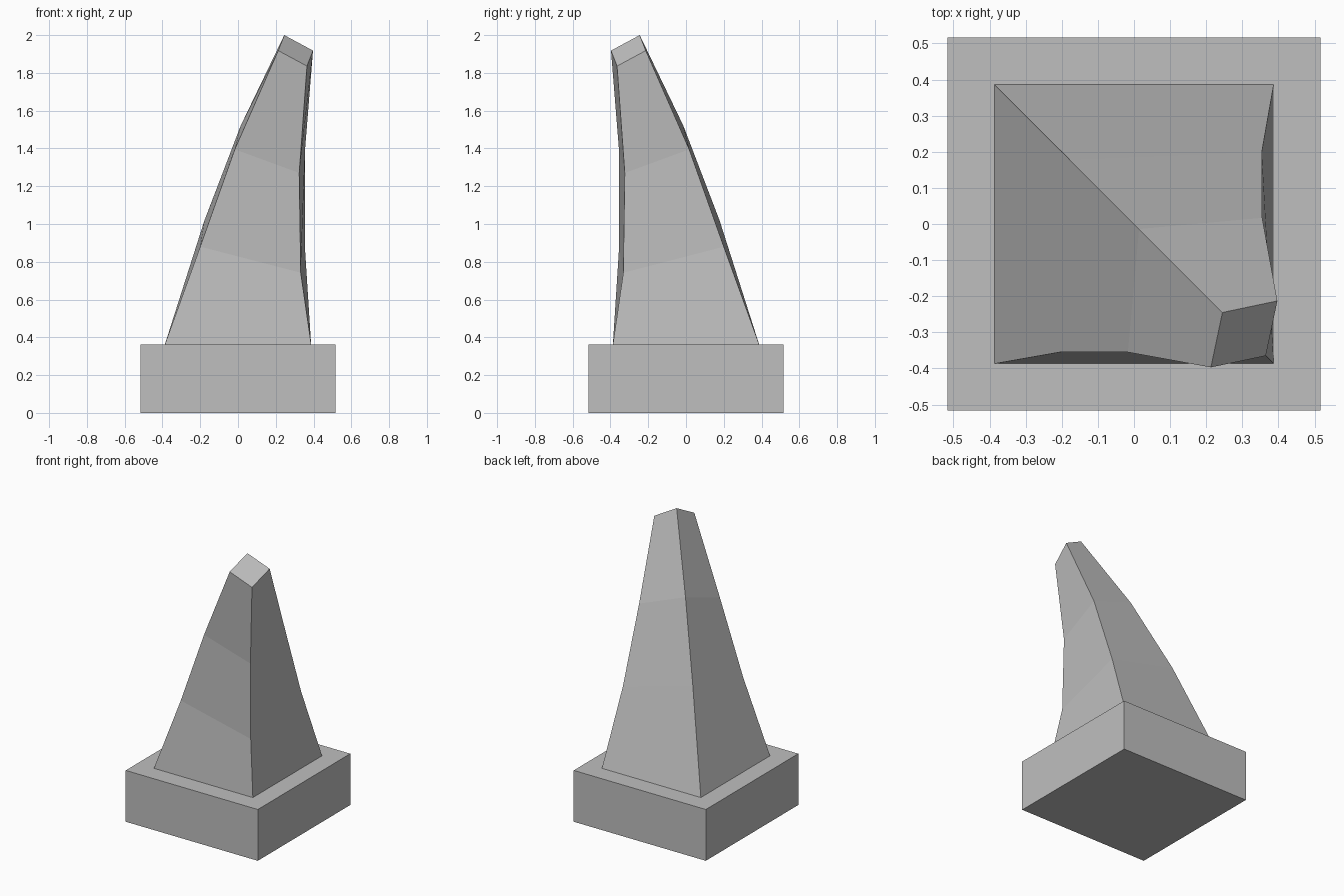
import bpy
import bmesh

cube = bpy.data.objects.get("Cube")
if cube:
    bpy.data.objects.remove(cube, do_unlink=True)

# Plain stone grey
GREY = (0.52, 0.52, 0.52, 1.0)
stone = bpy.data.materials.new("stone_grey")
stone.use_nodes = True
stone.diffuse_color = GREY
stone.node_tree.nodes["Principled BSDF"].inputs["Base Color"].default_value = GREY


def loft(name, rings):
    """Skin a stack of four-cornered rings and cap both ends."""
    bm = bmesh.new()
    loops = [[bm.verts.new(co) for co in ring] for ring in rings]
    bm.faces.new(loops[0])
    bm.faces.new(loops[-1])
    for low, high in zip(loops, loops[1:]):
        for i in range(4):
            j = (i + 1) % 4
            bm.faces.new((low[i], low[j], high[j], high[i]))
    bmesh.ops.recalc_face_normals(bm, faces=bm.faces[:])
    mesh = bpy.data.meshes.new(name)
    bm.to_mesh(mesh)
    bm.free()
    mesh.materials.append(stone)
    obj = bpy.data.objects.new(name, mesh)
    bpy.context.collection.objects.link(obj)
    return obj


def ring(shift, z, side, depth, rise):
    """Square slice moved along the front diagonal and tilted towards it."""
    s = shift
    return [(s - side, -s - side, z), (s + depth, -s - depth, z - rise),
            (s + side, -s + side, z), (s - depth, -s + depth, z + rise)]


# Square plinth
BASE_TOP = 0.363
loft("plinth", [ring(0, 0, 0.517, 0.517, 0), ring(0, BASE_TOP, 0.517, 0.517, 0)])

# Four-sided horn, bending over its front corner as it narrows
loft("horn", [
    ring(0, BASE_TOP, 0.387, 0.387, 0),
    ring(0.077, 0.88, 0.277, 0.255, 0.138),
    ring(0.169, 1.395, 0.186, 0.155, 0.125),
    ring(0.305, 1.918, 0.092, 0.06, 0.082),
])
